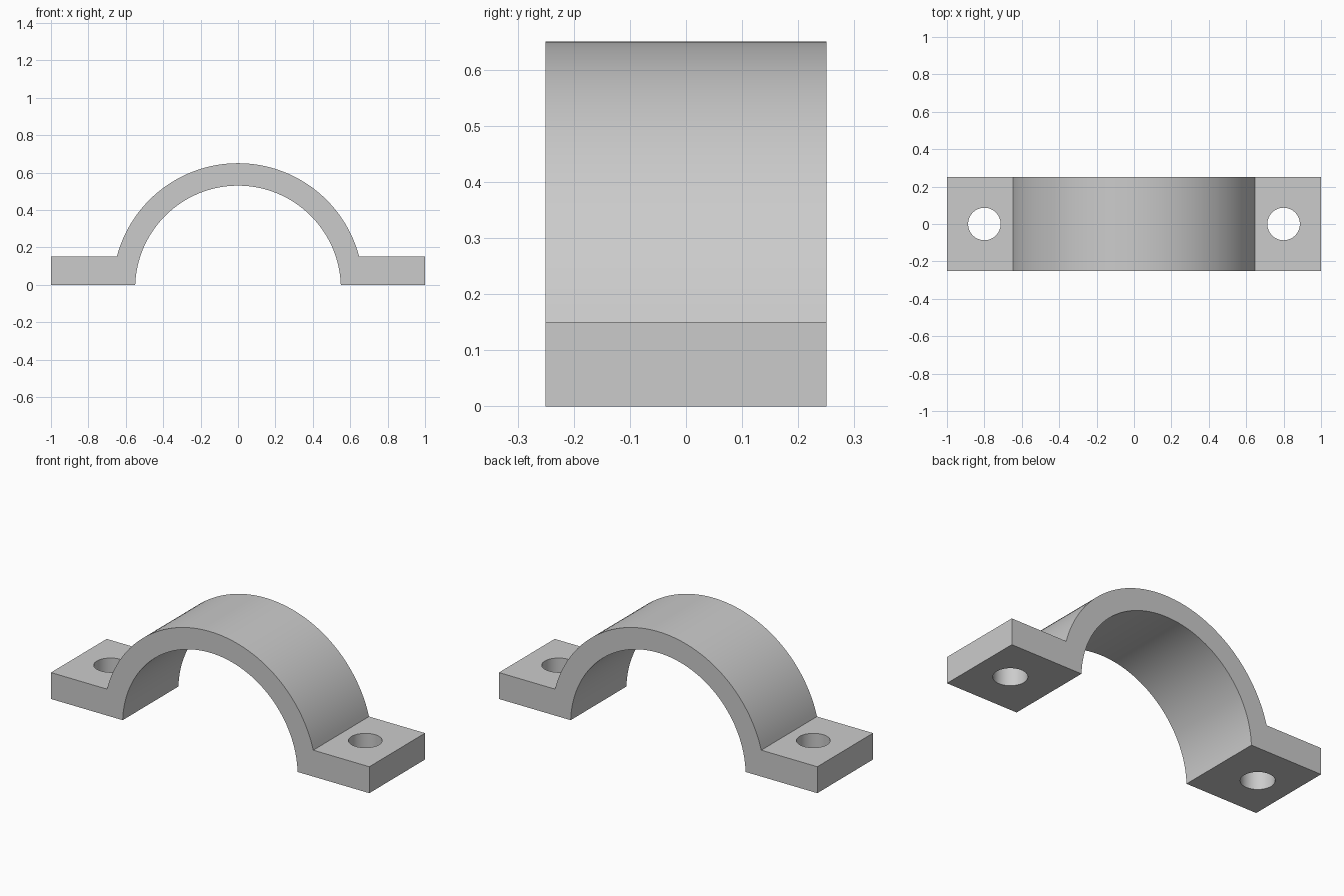
import bpy
import bmesh
from math import asin, cos, pi, sin
from mathutils import Vector

if "Cube" in bpy.data.objects:
    bpy.data.objects.remove(bpy.data.objects["Cube"])

ARC_Z = -0.02          # height of the arc centre
INNER, OUTER = 0.55, 0.67
FLANGE_TOP = 0.15
DEPTH = 0.5
HOLE_X, HOLE_R = 0.8, 0.087
STEPS = 64

# Material
steel = bpy.data.materials.new("grey_steel")
steel.use_nodes = True
colour = (0.6, 0.6, 0.6, 1)
steel.diffuse_color = colour
steel.node_tree.nodes["Principled BSDF"].inputs["Base Color"].default_value = colour


def arc(radius, z):
    """Points over the top, from the right side to the left, starting at height z."""
    start = asin((z - ARC_Z) / radius)
    angles = [start + (pi - 2 * start) * i / STEPS for i in range(STEPS + 1)]
    return [(radius * cos(a), ARC_Z + radius * sin(a)) for a in angles]


# Strap: arch and flanges as one profile, extruded front to back
outline = [(1, 0), (1, FLANGE_TOP)] + arc(OUTER, FLANGE_TOP)
outline += [(-1, FLANGE_TOP), (-1, 0)] + arc(INNER, 0)[::-1]
bm = bmesh.new()
front = bm.faces.new([bm.verts.new((x, -DEPTH / 2, z)) for x, z in outline])
back = bmesh.ops.extrude_face_region(bm, geom=[front])["geom"]
bmesh.ops.translate(bm, vec=Vector((0, DEPTH, 0)),
                    verts=[v for v in back if isinstance(v, bmesh.types.BMVert)])
bmesh.ops.recalc_face_normals(bm, faces=bm.faces)
mesh = bpy.data.meshes.new("pipe_strap")
bm.to_mesh(mesh)
bm.free()
strap = bpy.data.objects.new("pipe_strap", mesh)
bpy.context.collection.objects.link(strap)
mesh.materials.append(steel)

# Bolt holes through both flanges
for side in (-1, 1):
    bpy.ops.mesh.primitive_cylinder_add(vertices=48, radius=HOLE_R, depth=1,
                                        location=(side * HOLE_X, 0, 0))
    cutter = bpy.context.object
    cutter.name = "bolt_hole_cutter"
    cutter.hide_render = True
    cutter.data.materials.append(steel)
    cut = strap.modifiers.new("bolt_hole", 'BOOLEAN')
    cut.operation = 'DIFFERENCE'
    cut.solver = 'EXACT'
    cut.object = cutter
    bpy.context.view_layer.objects.active = strap
    bpy.ops.object.modifier_apply(modifier=cut.name)
    bpy.data.objects.remove(cutter)

# Smooth curves with crisp edges
bpy.ops.object.select_all(action='DESELECT')
strap.select_set(True)
bpy.context.view_layer.objects.active = strap
bpy.ops.object.shade_smooth_by_angle(angle=pi / 6)
